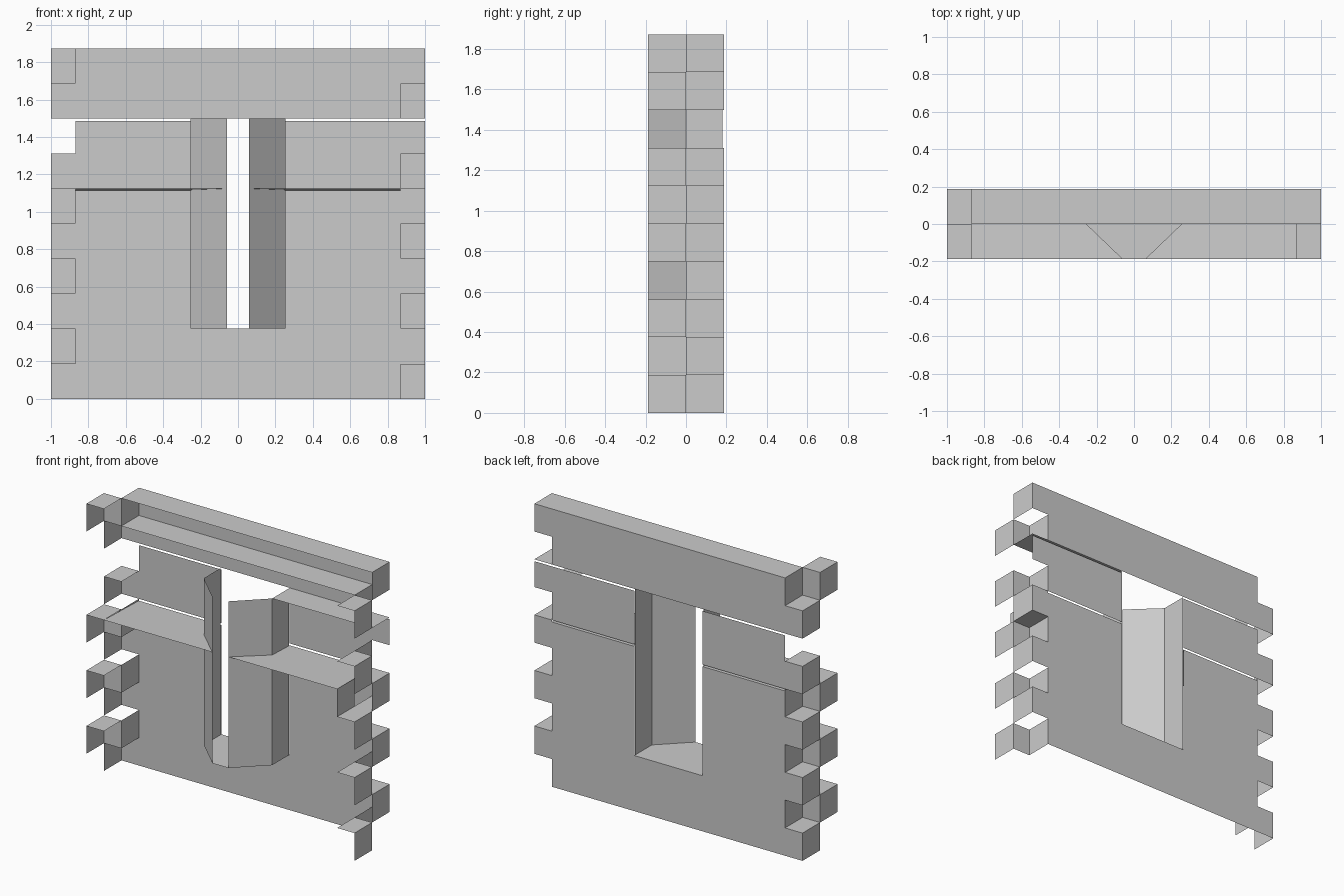
import bpy
import bmesh

if "Cube" in bpy.data.objects:
    bpy.data.objects.remove(bpy.data.objects["Cube"])

stone = bpy.data.materials.new("stone_grey")
stone.use_nodes = True
GREY = (0.6, 0.6, 0.6, 1)
stone.diffuse_color = GREY
stone.node_tree.nodes["Principled BSDF"].inputs["Base Color"].default_value = GREY

ROW = 0.1873          # height of one course
D = 0.187             # half the wall depth
END, IN = 1.0, 0.87   # outer end and start of the interlocking teeth
SLIT, JAMB = 0.06, 0.255
SILL, LEDGE, HEAD, TOP = 2 * ROW, 6 * ROW, 8 * ROW, 10 * ROW
GAP = 0.013


class Part:
    """Collects flat open panels into one object."""

    def __init__(self, name):
        self.name, self.bm = name, bmesh.new()

    def face(self, *points):
        self.bm.faces.new([self.bm.verts.new(p) for p in points])

    def across(self, y, x0, x1, z0, z1):
        self.face((x0, y, z0), (x1, y, z0), (x1, y, z1), (x0, y, z1))

    def side(self, x, y0, y1, z0, z1):
        self.face((x, y0, z0), (x, y1, z0), (x, y1, z1), (x, y0, z1))

    def flat(self, z, x0, x1, y0, y1):
        self.face((x0, y0, z), (x1, y0, z), (x1, y1, z), (x0, y1, z))

    def finish(self):
        mesh = bpy.data.meshes.new(self.name)
        bmesh.ops.remove_doubles(self.bm, verts=self.bm.verts, dist=0.0005)
        bmesh.ops.recalc_face_normals(self.bm, faces=self.bm.faces)
        self.bm.to_mesh(mesh)
        self.bm.free()
        mesh.materials.append(stone)
        obj = bpy.data.objects.new(self.name, mesh)
        bpy.context.collection.objects.link(obj)


# Back wall, split by narrow joints
back = Part("back_wall")
back.across(D, -IN, IN, 0, SILL)
for s in (-1, 1):
    back.across(D, s * JAMB, s * IN, SILL, LEDGE - GAP)
    back.across(D, s * JAMB, s * IN, LEDGE, HEAD - GAP)
back.across(D, -IN, IN, HEAD, TOP)
back.finish()

# Top course: cap and inner ledge
cap = Part("top_course")
cap.flat(TOP, -IN, END, 0, D)
cap.flat(TOP - ROW, -IN, IN, 0, D)
cap.finish()

# Splayed slit lining with its sill
lining = Part("slit_lining")
for s in (-1, 1):
    lining.face((s * SLIT, -D, SILL), (s * JAMB, 0, SILL),
                (s * JAMB, 0, HEAD), (s * SLIT, -D, HEAD))
    lining.side(s * JAMB, 0, D - 0.007, SILL, HEAD)
lining.face((-SLIT, -D, SILL), (SLIT, -D, SILL), (JAMB, 0, SILL),
            (JAMB, D, SILL), (-JAMB, D, SILL), (-JAMB, 0, SILL))
lining.finish()

# Middle ledges that follow the splay, and the shelf beside the slit head
for s, name in ((-1, "right_ledge"), (1, "left_ledge")):
    ledge = Part(name)
    ledge.face((s * SLIT, -D, LEDGE), (s * JAMB, 0, LEDGE - GAP / 2),
               (s * IN, 0, LEDGE - GAP / 2), (s * IN, -D, LEDGE))
    ledge.face((s * JAMB, 0, LEDGE - GAP / 2), (s * JAMB, D, LEDGE - GAP),
               (s * IN, D, LEDGE - GAP), (s * IN, 0, LEDGE - GAP / 2))
    ledge.finish()
shelf = Part("head_shelf")
shelf.flat(HEAD, JAMB, END, 0, D)
shelf.finish()

# Interlocking teeth alternate between the front and back halves at each end
for s, name in ((-1, "right_teeth"), (1, "left_teeth")):
    teeth = Part(name)
    for row in range(10):
        z0, z1 = row * ROW, (row + 1) * ROW
        front = (row % 2 == 1) if s < 0 else (row % 2 == 0)
        open_row = row == 7
        if open_row and s < 0:
            continue
        if front:
            teeth.side(s * END, -D, 0, z0, z1)
            teeth.across(0, s * IN, s * END, z0, z1)
            teeth.side(s * IN, 0, D, z0, z1)
            teeth.flat(z1, s * IN, s * END, -D, 0)
        else:
            top = z1 - GAP if open_row else z1
            teeth.across(D, s * IN, s * END, z0, top)
            if not open_row:
                teeth.side(s * END, 0, D, z0, z1)
            if row not in (7, 9):
                teeth.flat(z1, s * IN, s * END, 0, D)
        # The course under the ledge is closed off
        if row == 5 and s > 0:
            teeth.side(s * IN, -D, 0, z0, z1)
            teeth.flat(z0, s * IN, s * END, 0, D)
    teeth.finish()
